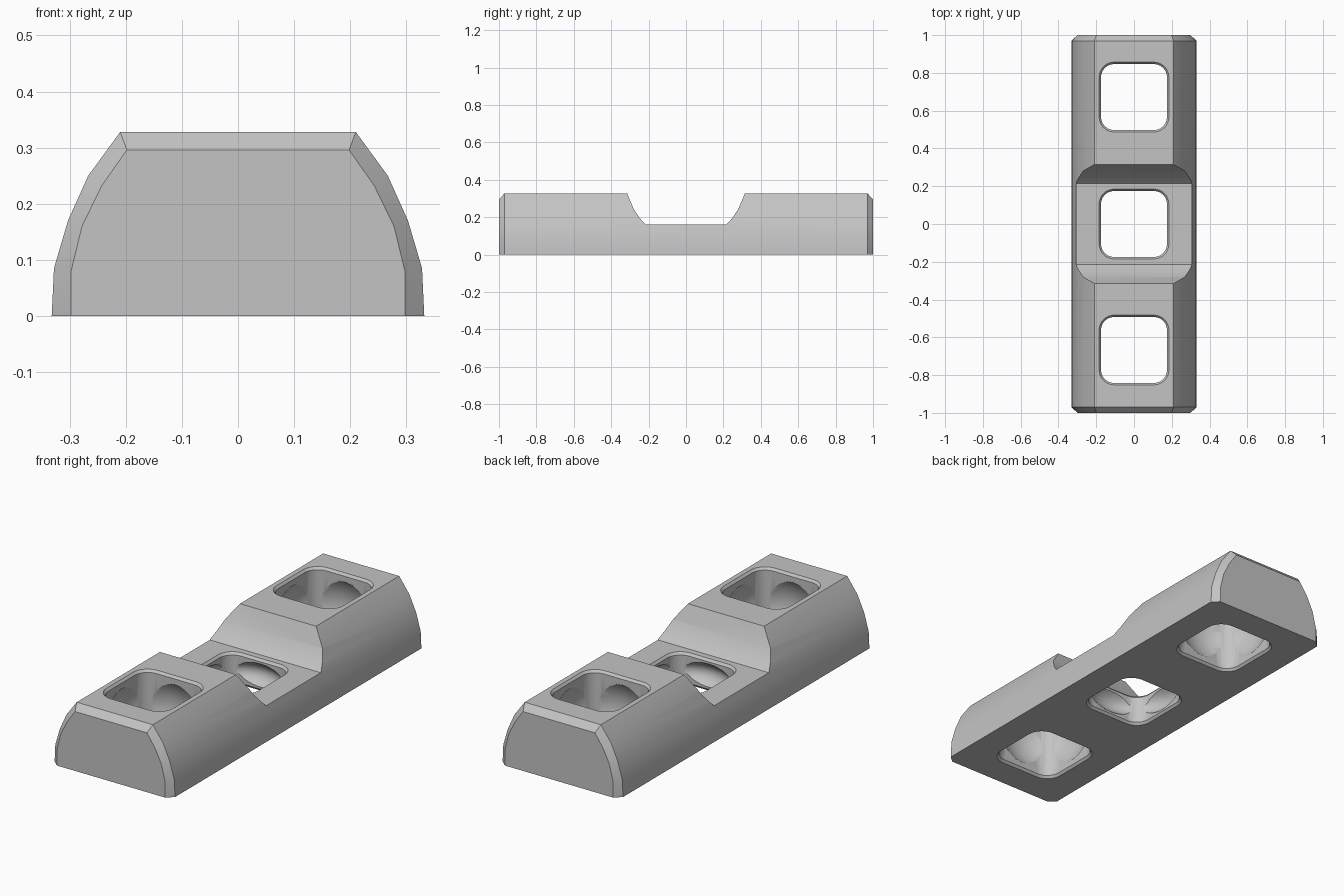
import bpy, bmesh, math

if "Cube" in bpy.data.objects:
    bpy.data.objects.remove(bpy.data.objects["Cube"])

TOP = 0.328      # height of the raised ends
FLOOR = 0.16     # height of the middle recess


def loft(name, rings):
    """Closed solid through equal-length rings of 3D points."""
    bm = bmesh.new()
    loops = [[bm.verts.new(p) for p in ring] for ring in rings]
    n = len(loops[0])
    for a, b in zip(loops, loops[1:]):
        for i in range(n):
            j = (i + 1) % n
            bm.faces.new((a[i], a[j], b[j], b[i]))
    bm.faces.new(loops[0])
    bm.faces.new(loops[-1])
    bmesh.ops.recalc_face_normals(bm, faces=bm.faces)
    mesh = bpy.data.meshes.new(name)
    bm.to_mesh(mesh)
    bm.free()
    obj = bpy.data.objects.new(name, mesh)
    bpy.context.collection.objects.link(obj)
    return obj


def cut(target, cutter):
    """Subtract the cutter and delete it."""
    mod = target.modifiers.new("cut", 'BOOLEAN')
    mod.operation = 'DIFFERENCE'
    mod.solver = 'EXACT'
    mod.object = cutter
    bpy.context.view_layer.objects.active = target
    bpy.ops.object.modifier_apply(modifier=mod.name)
    bpy.data.objects.remove(cutter)


def mirrored(half):
    return half + [(-x, z) for x, z in reversed(half)]


def rounded_square(half, radius, cy, z, steps=6):
    pts = []
    for k in range(4):
        mid = math.radians(45 + 90 * k)
        cx = math.copysign(half - radius, math.cos(mid))
        sy = math.copysign(half - radius, math.sin(mid))
        for s in range(steps + 1):
            a = math.radians(90 * k + 90 * s / steps)
            pts.append((cx + radius * math.cos(a), cy + sy + radius * math.sin(a), z))
    return pts


# Domed bar with chamfered ends
full = mirrored([(0.332, 0), (0.328, 0.085), (0.303, 0.17), (0.267, 0.25), (0.21, TOP)])
small = mirrored([(0.298, 0), (0.298, 0.078), (0.278, 0.16), (0.243, 0.232), (0.198, 0.296)])
sections = [(-1, small), (-0.97, full), (0.97, full), (1, small)]
block = loft("connector_block", [[(x, y, z) for x, z in prof] for y, prof in sections])

# Recess across the middle with curved shoulders
recess = mirrored([(0.215, FLOOR), (0.247, 0.195), (0.28, 0.245), (0.315, TOP), (0.345, 0.40)])
cut(block, loft("recess_cutter", [[(x, y, z) for y, z in recess] for x in (-0.5, 0.5)]))

# Square sockets with chamfered rims and rounded dimples in their walls
for cy, top, z_mid, z_radius in ((-0.667, TOP, 0.164, 0.215),
                                 (0, FLOOR, 0.08, 0.10),
                                 (0.672, TOP, 0.164, 0.215)):
    levels = [(-0.012, 0.195), (0.012, 0.175), (top - 0.012, 0.175), (top + 0.012, 0.195)]
    cut(block, loft("socket_cutter",
                    [rounded_square(h, h - 0.105, cy, z) for z, h in levels]))
    bpy.ops.mesh.primitive_uv_sphere_add(segments=32, ring_count=16, radius=1,
                                         location=(0, cy, z_mid))
    ball = bpy.context.object
    ball.scale = (0.215, 0.215, z_radius)
    bpy.ops.object.transform_apply(location=False, rotation=False, scale=True)
    cut(block, ball)

# Single grey colour and smooth curved sides
grey = bpy.data.materials.new("light_grey")
grey.diffuse_color = (0.55, 0.55, 0.55, 1)
grey.use_nodes = True
grey.node_tree.nodes["Principled BSDF"].inputs["Base Color"].default_value = grey.diffuse_color
block.data.materials.clear()
block.data.materials.append(grey)
for face in block.data.polygons:
    face.material_index = 0
bpy.ops.object.select_all(action='DESELECT')
block.select_set(True)
bpy.context.view_layer.objects.active = block
bpy.ops.object.shade_smooth_by_angle(angle=math.radians(28))
